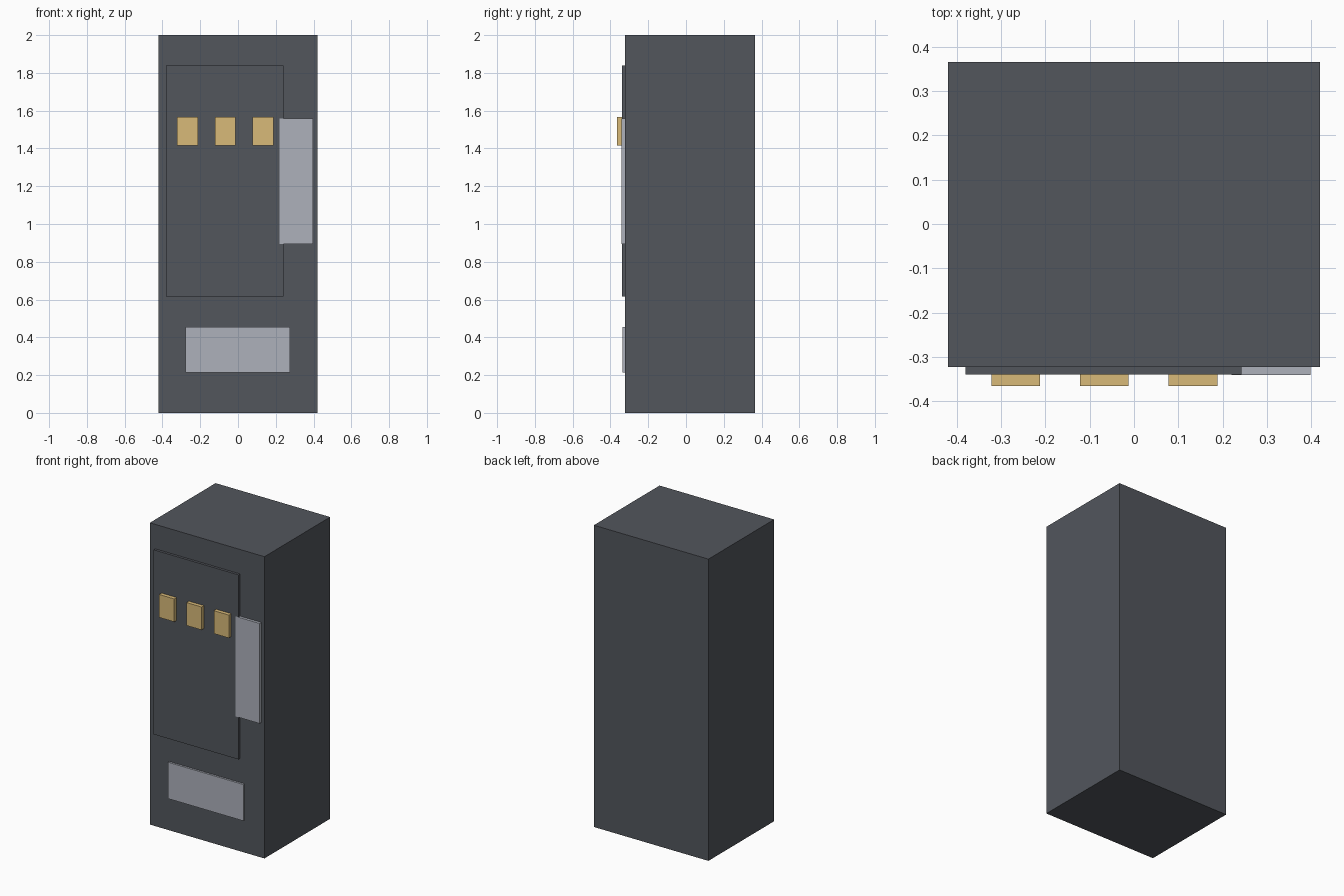
import bpy
import bmesh
from mathutils import Vector

if "Cube" in bpy.data.objects:
    bpy.data.objects.remove(bpy.data.objects["Cube"])


def material(name, rgb):
    mat = bpy.data.materials.new(name)
    mat.diffuse_color = (*rgb, 1.0)
    mat.use_nodes = True
    mat.node_tree.nodes["Principled BSDF"].inputs["Base Color"].default_value = mat.diffuse_color
    return mat


dark = material("dark_metal", (0.085, 0.093, 0.108))
silver = material("silver_panel", (0.42, 0.44, 0.50))
amber = material("amber", (0.69, 0.49, 0.19))


def box(name, x, y, z, mat):
    """Box from (min, max) ranges on each axis, with its origin at its centre."""
    lo, hi = (Vector(v) for v in zip(x, y, z))
    size = hi - lo
    bm = bmesh.new()
    bmesh.ops.create_cube(bm, size=1.0)
    bmesh.ops.scale(bm, vec=size, verts=bm.verts)
    mesh = bpy.data.meshes.new(name)
    bm.to_mesh(mesh)
    bm.free()
    mesh.materials.append(mat)
    obj = bpy.data.objects.new(name, mesh)
    obj.location = (lo + hi) / 2
    bpy.context.collection.objects.link(obj)
    return obj


FRONT = -0.323  # front face of the cabinet
INSET = FRONT + 0.005  # front parts sink slightly into the cabinet

# Cabinet body
box("cabinet", (-0.42, 0.42), (FRONT, 0.365), (0, 2), dark)

# Raised display window
box("display_window", (-0.38, 0.242), (INSET, -0.340), (0.615, 1.838), dark)

# Control panel overlapping the window's right edge
box("control_panel", (0.22, 0.398), (INSET, -0.341), (0.895, 1.558), silver)

# Pickup tray flap
box("pickup_flap", (-0.278, 0.275), (INSET, -0.336), (0.215, 0.456), silver)

# Row of three display items on the window
for i in range(3):
    cx = -0.267 + 0.2 * i
    box(f"display_item_{i + 1}", (cx - 0.055, cx + 0.055), (-0.365, -0.338),
        (1.415, 1.567), amber)
